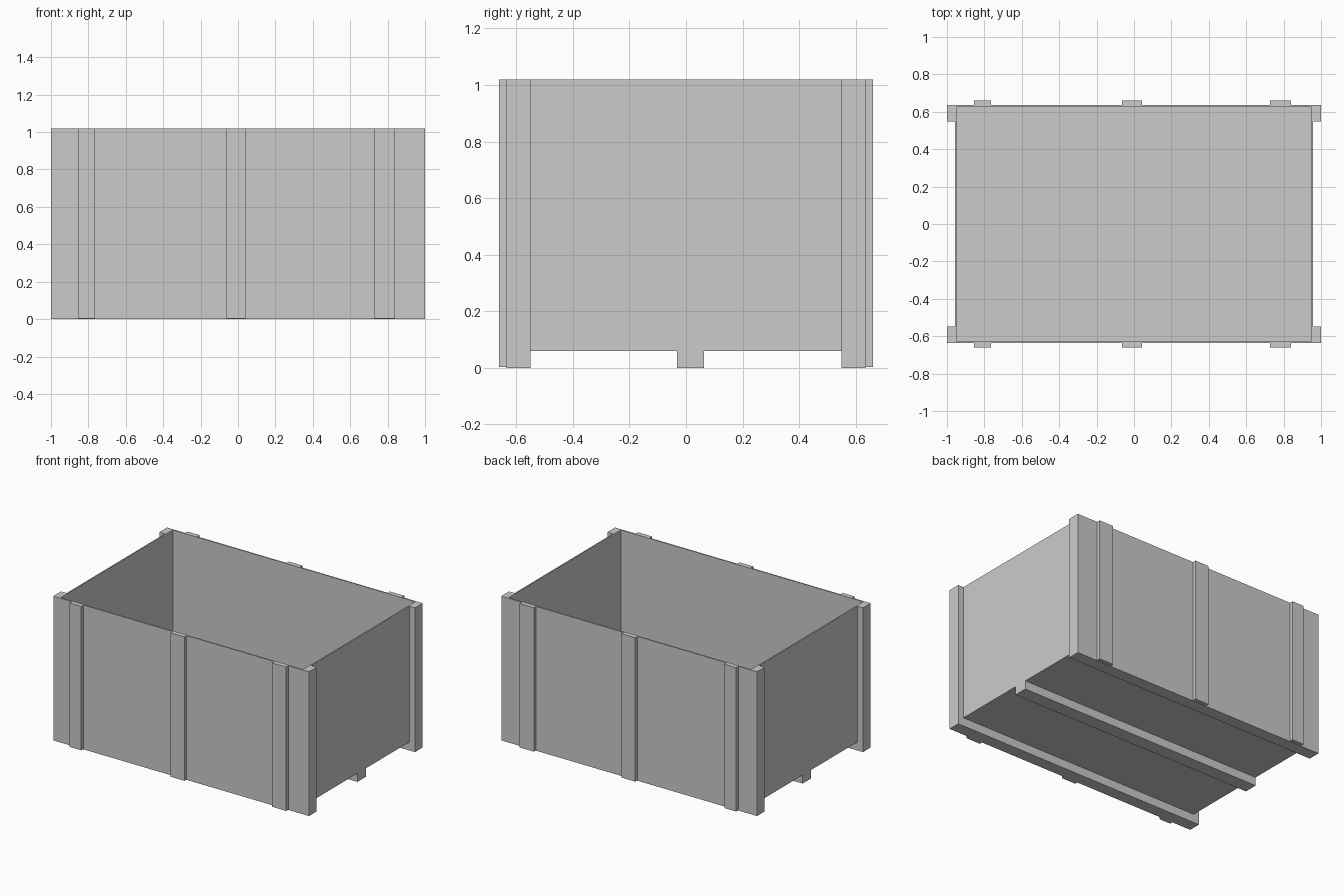
import bpy
import bmesh

if "Cube" in bpy.data.objects:
    bpy.data.objects.remove(bpy.data.objects["Cube"])

HEIGHT = 1.02      # top rim
FLOOR_Z = 0.06     # underside of the box
END_X = 0.957      # outer face of the end walls
SIDE_Y = 0.635     # outer face of the long walls


def bounds_cube(bm, lo, hi):
    verts = bmesh.ops.create_cube(bm, size=1.0)["verts"]
    for v in verts:
        for i in range(3):
            v.co[i] = lo[i] if v.co[i] < 0 else hi[i]


def finish(bm, name):
    mesh = bpy.data.meshes.new(name)
    bm.to_mesh(mesh)
    bm.free()
    bpy.context.collection.objects.link(bpy.data.objects.new(name, mesh))


def box(name, lo, hi):
    bm = bmesh.new()
    bounds_cube(bm, lo, hi)
    finish(bm, name)


# Open thin-walled box: inset the top face and push it down to the floor
bm = bmesh.new()
bounds_cube(bm, (-END_X, -SIDE_Y, FLOOR_Z), (END_X, SIDE_Y, HEIGHT))
top = max(bm.faces, key=lambda f: f.calc_center_median().z)
bmesh.ops.inset_region(bm, faces=[top], thickness=0.013)
inner = bmesh.ops.extrude_face_region(bm, geom=[top])["geom"]
for v in (g for g in inner if isinstance(g, bmesh.types.BMVert)):
    v.co.z = FLOOR_Z + 0.015
if top.is_valid:
    bmesh.ops.delete(bm, geom=[top], context="FACES_ONLY")
bmesh.ops.recalc_face_normals(bm, faces=bm.faces)
finish(bm, "crate_body")

# Centre runner under the floor
box("centre_runner", (-END_X, -0.032, 0), (END_X, 0.064, FLOOR_Z))

BATTENS = (("left", -0.855, -0.764), ("middle", -0.065, 0.043), ("right", 0.727, 0.839))
for side, s in (("front", -1), ("back", 1)):
    y_in, y_out = sorted((s * 0.549, s * SIDE_Y))

    # Runner below each long wall
    box(f"{side}_runner", (-END_X, y_in, 0), (END_X, y_out, FLOOR_Z))

    # Corner posts beyond the end walls
    for end, t in (("left", -1), ("right", 1)):
        x0, x1 = sorted((t * END_X, t))
        box(f"{side}_{end}_post", (x0, y_in, 0), (x1, y_out, HEIGHT))

    # Vertical battens on the long walls
    b0, b1 = sorted((s * SIDE_Y, s * 0.66))
    for label, x0, x1 in BATTENS:
        box(f"{side}_{label}_batten", (x0, b0, 0.003), (x1, b1, HEIGHT))
